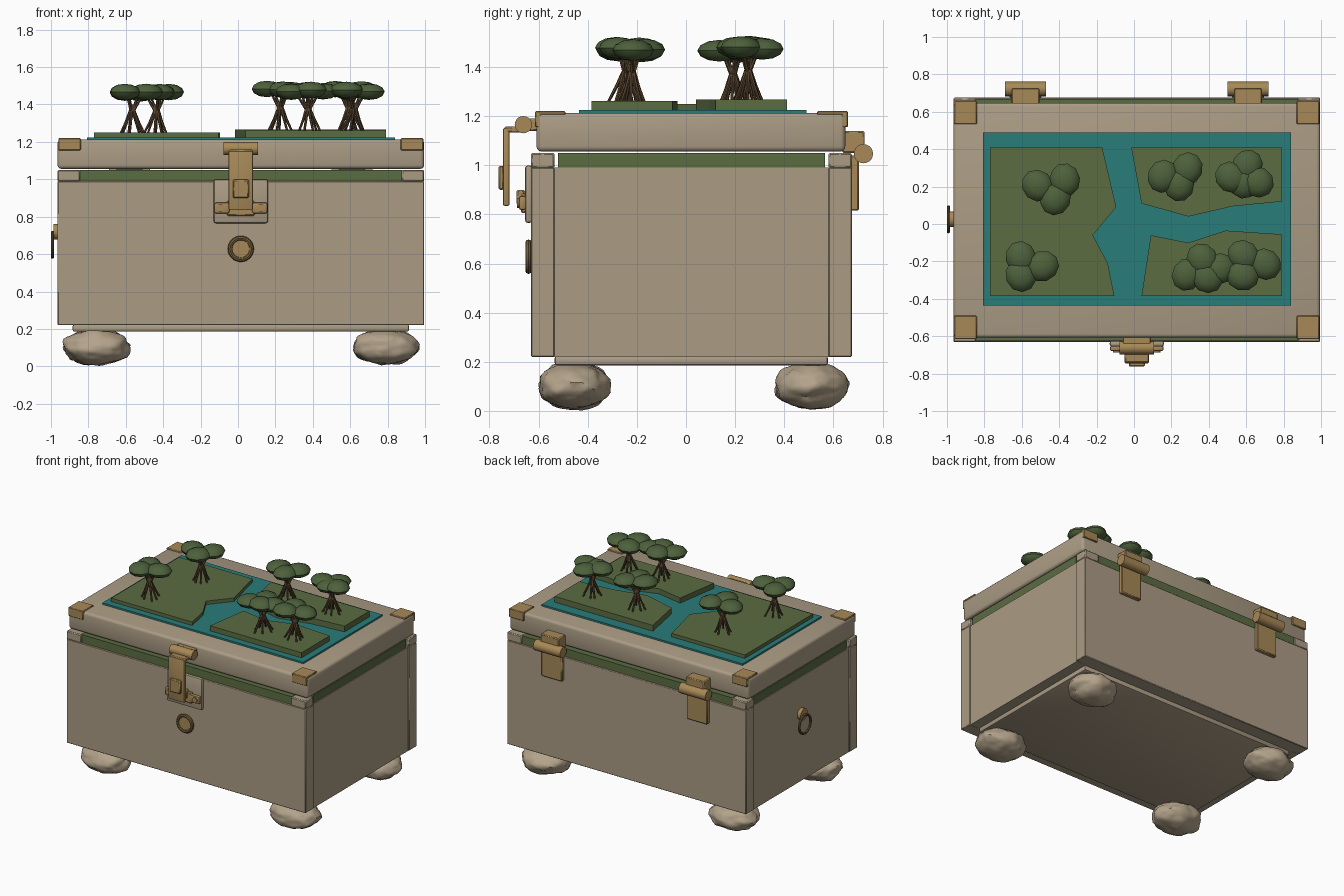
import bpy, bmesh, math, random
from mathutils import Vector, Matrix, noise

if "Cube" in bpy.data.objects:
    bpy.data.objects.remove(bpy.data.objects["Cube"])

random.seed(4)
CX, CY = 0.015, 0.022          # centre of the chest body


def material(name, rgb):
    m = bpy.data.materials.new(name)
    m.diffuse_color = (*rgb, 1)
    m.use_nodes = True
    m.node_tree.nodes["Principled BSDF"].inputs["Base Color"].default_value = m.diffuse_color
    return m


TAN = material("weathered tan wood", (0.41, 0.335, 0.235))
STONE = material("pale stone", (0.45, 0.365, 0.255))
BRASS = material("brass", (0.39, 0.25, 0.095))
BRONZE = material("dark bronze", (0.17, 0.105, 0.04))
GRASS = material("grass green", (0.105, 0.15, 0.055))
LEAF = material("leaf green", (0.075, 0.12, 0.045))
WATER = material("teal water", (0.022, 0.205, 0.195))
BARK = material("bark brown", (0.10, 0.06, 0.028))


def finish(name, bm, mat, smooth=False):
    bmesh.ops.recalc_face_normals(bm, faces=bm.faces)
    me = bpy.data.meshes.new(name)
    bm.to_mesh(me)
    bm.free()
    me.materials.append(mat)
    ob = bpy.data.objects.new(name, me)
    bpy.context.collection.objects.link(ob)
    if smooth:
        bpy.ops.object.select_all(action='DESELECT')
        ob.select_set(True)
        bpy.context.view_layer.objects.active = ob
        bpy.ops.object.shade_smooth_by_angle(angle=math.radians(40))
    return ob


def box(name, x, y, z, mat, bevel=0.0, segments=2):
    bm = bmesh.new()
    bmesh.ops.create_cube(bm, size=1)
    for v in bm.verts:
        v.co = [r[0] + (c + 0.5) * (r[1] - r[0]) for c, r in zip(v.co, (x, y, z))]
    if bevel:
        bmesh.ops.bevel(bm, geom=bm.edges[:], offset=bevel, segments=segments,
                        affect='EDGES', profile=0.5)
    return finish(name, bm, mat, bool(bevel))


def rod(bm, a, b, r1, r2, sides):
    a, b = Vector(a), Vector(b)
    d = b - a
    mtx = Matrix.Translation((a + b) / 2) @ d.to_track_quat('Z', 'Y').to_matrix().to_4x4()
    bmesh.ops.create_cone(bm, cap_ends=True, segments=sides, radius1=r1,
                          radius2=r2, depth=d.length, matrix=mtx)


def cylinder(name, a, b, r, mat, sides=20):
    bm = bmesh.new()
    rod(bm, a, b, r, r, sides)
    return finish(name, bm, mat, True)


def ring(name, centre, axis, major, minor, mat, n=28, k=8):
    bm = bmesh.new()
    turn = Vector(axis).to_track_quat('Z', 'Y')
    grid = []
    for i in range(n):
        a = math.tau * i / n
        row = []
        for j in range(k):
            b = math.tau * j / k
            r = major + minor * math.cos(b)
            p = Vector((r * math.cos(a), r * math.sin(a), minor * math.sin(b)))
            row.append(bm.verts.new(Vector(centre) + turn @ p))
        grid.append(row)
    for i in range(n):
        for j in range(k):
            bm.faces.new((grid[i][j], grid[(i + 1) % n][j],
                          grid[(i + 1) % n][(j + 1) % k], grid[i][(j + 1) % k]))
    return finish(name, bm, mat, True)


# chest walls, floor and base
box("front_wall", (-0.965, 0.995), (-0.63, -0.535), (0.22, 0.99), TAN, 0.004, 1)
box("back_wall", (-0.965, 0.995), (0.58, 0.675), (0.22, 0.99), TAN, 0.004, 1)
for side, tag in ((-1, "left"), (1, "right")):
    xs = sorted((CX + side * 0.89, CX + side * 0.974))
    box(tag + "_wall", xs, (-0.537, 0.582), (0.22, 0.99), TAN)
    xs = sorted((CX + side * 0.88, CX + side * 0.968))
    box(tag + "_green_rim", xs, (-0.52, 0.565), (0.985, 1.05), GRASS)
box("floor", (-0.9, 0.93), (-0.54, 0.585), (0.22, 0.28), TAN)
box("base_plinth", (-0.885, 0.915), (-0.535, 0.578), (0.185, 0.225), TAN, 0.012)
box("front_green_rim", (-0.848, 0.878), (-0.622, -0.54), (0.985, 1.05), GRASS)
box("back_green_rim", (-0.848, 0.878), (0.585, 0.667), (0.985, 1.05), GRASS)

# blocks at the rim corners, stone feet, lid corner brackets
for sx in (-1, 1):
    for sy in (-1, 1):
        tag = ("front" if sy < 0 else "back") + ("_left" if sx < 0 else "_right")
        ys = sorted((CY + sy * 0.557, CY + sy * 0.653))
        xs = sorted((CX + sx * 0.86, CX + sx * 0.98))
        box(tag + "_rim_block", xs, ys, (0.988, 1.05), TAN, 0.006, 1)

        bm = bmesh.new()
        bmesh.ops.create_icosphere(bm, subdivisions=4, radius=1)
        for v in bm.verts:
            n = noise.noise(v.co * 1.6 + Vector((sx * 5, sy * 7, 2)))
            n2 = noise.noise(v.co * 4 + Vector((sx * 3, sy * 2, 9)))
            p = v.co * (1 + 0.12 * n + 0.06 * n2)
            v.co = (p.x * 0.175 + 0.017 + sx * 0.772, p.y * 0.148 + 0.026 + sy * 0.482,
                    p.z * 0.096 + 0.103)
        finish(tag + "_foot", bm, STONE, True)

        xs = sorted((CX + sx * 0.855, CX + sx * 0.976))
        ys = sorted((CY + sy * 0.512, CY + sy * 0.637))
        box(tag + "_bracket_top", xs, ys, (1.205, 1.22), BRASS, 0.004, 1)
        ys = sorted((CY + sy * 0.61, CY + sy * 0.637))
        box(tag + "_bracket_side", xs, ys, (1.155, 1.219), BRASS, 0.004, 1)

# lid
box("lid", (-0.965, 0.995), (-0.608, 0.648), (1.056, 1.212), TAN, 0.02, 3)

# map on the lid: water sheet and raised land
box("water", (-0.807, 0.84), (-0.435, 0.49), (1.205, 1.224), WATER)
LANDS = {
    "west_land": (1.25, [(-0.77, 0.41), (-0.17, 0.41), (-0.095, 0.09), (-0.22, -0.06),
                         (-0.14, -0.21), (-0.105, -0.385), (-0.77, -0.385)]),
    "north_east_land": (1.267, [(-0.015, 0.41), (0.79, 0.41), (0.79, 0.12), (0.53, 0.095),
                                (0.29, 0.04), (0.04, 0.11)]),
    "south_east_land": (1.262, [(0.09, -0.06), (0.29, -0.1), (0.49, -0.035), (0.79, -0.055),
                                (0.79, -0.385), (0.04, -0.385)]),
}
for name, (top, outline) in LANDS.items():
    bm = bmesh.new()
    face = bm.faces.new([bm.verts.new((x, y, 1.215)) for x, y in outline])
    out = bmesh.ops.extrude_face_region(bm, geom=[face])
    for v in out["geom"]:
        if isinstance(v, bmesh.types.BMVert):
            v.co.z = top
    finish(name, bm, GRASS)

# mangrove trees: splayed roots, branches and leafy clumps
TREES = [
    (1.25, [(-0.515, 0.205), (-0.37, 0.235), (-0.42, 0.135)]),
    (1.25, [(-0.605, -0.18), (-0.49, -0.225), (-0.605, -0.275)]),
    (1.265, [(0.155, 0.255), (0.285, 0.295), (0.24, 0.21)]),
    (1.265, [(0.605, 0.31), (0.52, 0.25), (0.66, 0.225), (0.585, 0.225)]),
    (1.26, [(0.285, -0.27), (0.365, -0.19), (0.455, -0.24), (0.39, -0.285)]),
    (1.26, [(0.58, -0.275), (0.585, -0.17), (0.70, -0.215)]),
]
for i, (ground, clumps) in enumerate(TREES, 1):
    cx = sum(p[0] for p in clumps) / len(clumps)
    cy = sum(p[1] for p in clumps) / len(clumps)
    crown = ground + 0.212
    bm = bmesh.new()
    for k in range(7):
        a = math.tau * k / 7 + random.uniform(-0.2, 0.2)
        d = Vector((math.cos(a), math.sin(a), 0))
        r = random.uniform(0.05, 0.075)
        foot = Vector((cx, cy, ground - 0.005)) + d * r
        knee = Vector((cx, cy, ground + 0.055)) + d * r * 0.55
        top = Vector((cx, cy, ground + 0.12)) + d * 0.008
        rod(bm, foot, knee, 0.006, 0.007, 6)
        rod(bm, knee, top, 0.007, 0.009, 6)
    rod(bm, (cx, cy, ground + 0.08), (cx, cy, ground + 0.15), 0.015, 0.012, 6)
    for x, y in clumps:
        for t in (0.45, 0.8):
            rod(bm, (cx, cy, ground + 0.10), (cx + (x - cx) * t, cy + (y - cy) * t, crown),
                0.009, 0.005, 6)
    finish(f"tree_{i}_trunk", bm, BARK, True)
    bm = bmesh.new()
    for x, y in clumps:
        mtx = (Matrix.Translation((x, y, crown + random.uniform(-0.004, 0.006)))
               @ Matrix.Rotation(random.uniform(0, 6), 4, 'Z')
               @ Matrix.Diagonal((0.09, 0.082, 0.044, 1)))
        bmesh.ops.create_uvsphere(bm, u_segments=10, v_segments=6, radius=1, matrix=mtx)
    finish(f"tree_{i}_leaves", bm, LEAF, True)

# front latch: back plate, pivots, hanging strap
box("latch_plate", (-0.13, 0.16), (-0.655, -0.625), (0.765, 1.0), TAN, 0.012)
box("latch_catch", (-0.06, 0.09), (-0.672, -0.65), (0.805, 0.885), BRASS, 0.006, 1)
for s, tag in ((-1, "left"), (1, "right")):
    xs = sorted((CX + s * 0.06, CX + s * 0.143))
    box(tag + "_catch_ear", xs, (-0.68, -0.65), (0.818, 0.875), BRASS, 0.01)
    c = CX + s * 0.108
    cylinder(tag + "_catch_pin", (c, -0.688, 0.847), (c, -0.65, 0.847), 0.02, BRASS, 12)
box("catch_loop", (-0.028, 0.058), (-0.69, -0.655), (0.84, 0.9), BRASS, 0.006, 1)
box("latch_mount", (-0.06, 0.09), (-0.65, -0.6), (1.14, 1.19), BRASS, 0.005, 1)
cylinder("latch_barrel", (-0.078, -0.662, 1.165), (0.108, -0.662, 1.165), 0.035, BRASS)
box("latch_arm", (-0.05, 0.08), (-0.74, -0.655), (1.133, 1.158), BRASS, 0.006, 1)
box("latch_strap", (-0.05, 0.08), (-0.745, -0.718), (0.835, 1.152), BRASS, 0.007)
box("latch_thumb_pad", (-0.028, 0.058), (-0.762, -0.74), (0.9, 0.998), BRASS, 0.006, 1)

# round lock boss
cylinder("lock_disc", (CX, -0.646, 0.628), (CX, -0.62, 0.628), 0.055, BRASS, 28)
ring("lock_ring", (CX, -0.641, 0.628), (0, 1, 0), 0.057, 0.013, BRONZE)

# back hinges
for c, tag in ((-0.58, "left"), (0.61, "right")):
    box(tag + "_hinge_upper", (c - 0.075, c + 0.075), (0.635, 0.727), (1.05, 1.14), BRASS, 0.006, 1)
    cylinder(tag + "_hinge_barrel", (c - 0.11, 0.722, 1.047), (c + 0.11, 0.722, 1.047), 0.039, BRASS)
    box(tag + "_hinge_lower", (c - 0.085, c + 0.085), (0.67, 0.703), (0.815, 1.04), BRASS, 0.006, 1)

# ring pull on the left end
cylinder("ring_pull_mount", (-0.986, 0.025, 0.72), (-0.955, 0.025, 0.72), 0.042, BRASS, 16)
ring("ring_pull", (-0.992, 0.025, 0.65), (1, 0, 0), 0.066, 0.009, BRONZE)
